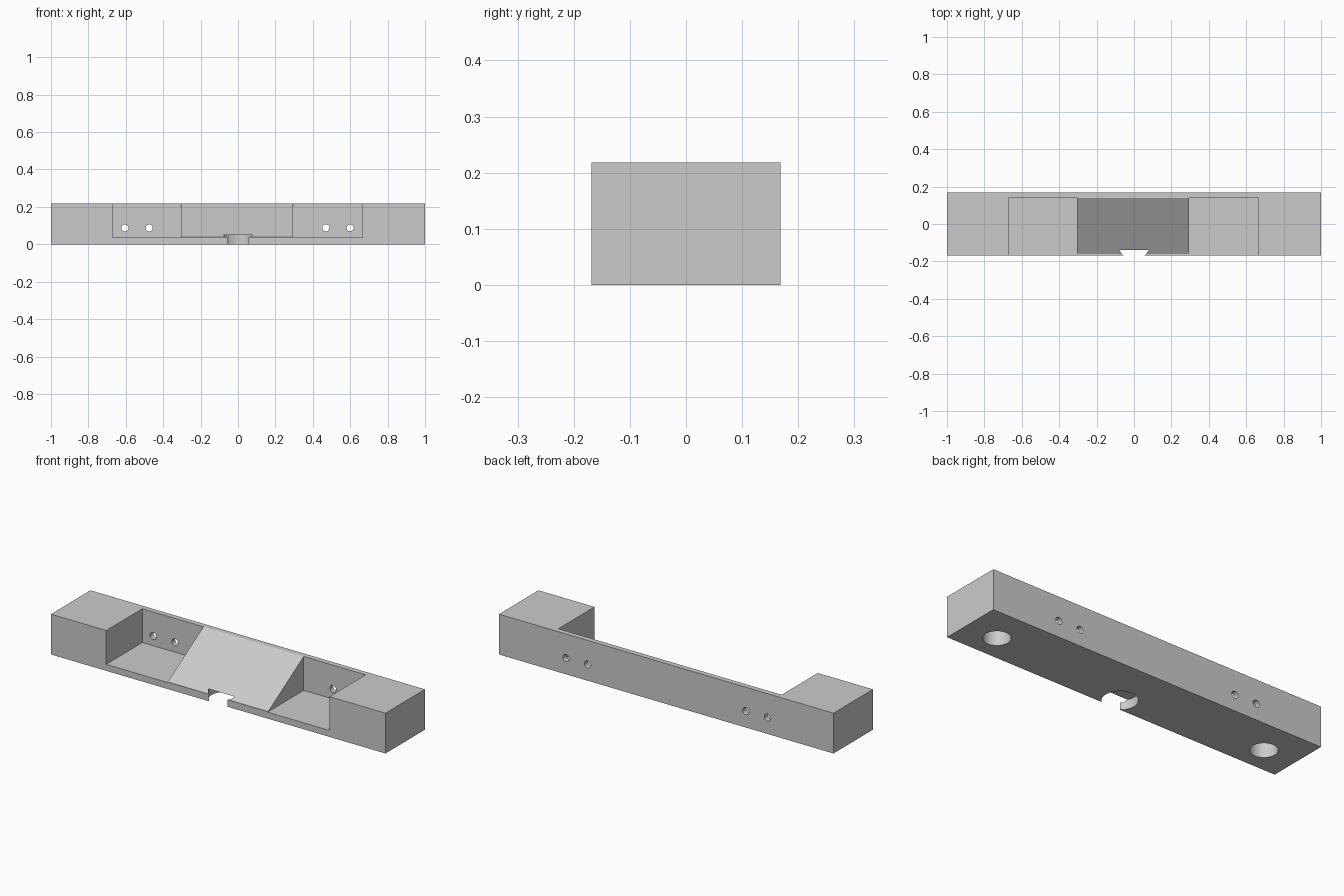
import bpy
import bmesh
from math import pi, radians
from mathutils import Matrix

cube = bpy.data.objects.get("Cube")
if cube:
    bpy.data.objects.remove(cube, do_unlink=True)

DEPTH, HEIGHT = 0.337, 0.218
FRONT, WALL = -DEPTH / 2, 0.14
FLOOR = 0.035

grey = bpy.data.materials.new("plain grey")
grey.use_nodes = True
colour = (0.6, 0.6, 0.6, 1)
grey.diffuse_color = colour
grey.node_tree.nodes["Principled BSDF"].inputs["Base Color"].default_value = colour


def make_object(name, bm):
    bmesh.ops.recalc_face_normals(bm, faces=bm.faces)
    mesh = bpy.data.meshes.new(name)
    bm.to_mesh(mesh)
    bm.free()
    mesh.materials.append(grey)
    obj = bpy.data.objects.new(name, mesh)
    bpy.context.collection.objects.link(obj)
    return obj


def prism(name, x0, x1, profile):
    """Extrude a (y, z) profile along x."""
    bm = bmesh.new()
    face = bm.faces.new([bm.verts.new((x0, y, z)) for y, z in profile])
    new = bmesh.ops.extrude_face_region(bm, geom=[face])["geom"]
    verts = [g for g in new if isinstance(g, bmesh.types.BMVert)]
    bmesh.ops.translate(bm, verts=verts, vec=(x1 - x0, 0, 0))
    return make_object(name, bm)


def cylinder(name, centre, radius, length, along_y=False):
    bm = bmesh.new()
    turn = Matrix.Rotation(pi / 2 if along_y else 0, 4, "X")
    bmesh.ops.create_cone(bm, cap_ends=True, segments=48, radius1=radius,
                          radius2=radius, depth=length,
                          matrix=Matrix.Translation(centre) @ turn)
    return make_object(name, bm)


def rect(y0, y1, z0, z1):
    return [(y0, z0), (y1, z0), (y1, z1), (y0, z1)]


def cut(target, cutter):
    cutter.hide_render = True
    mod = target.modifiers.new("cut", "BOOLEAN")
    mod.operation = "DIFFERENCE"
    mod.solver = "EXACT"
    mod.object = cutter
    bpy.context.view_layer.objects.active = target
    bpy.ops.object.modifier_apply(modifier=mod.name)
    bpy.data.objects.remove(cutter, do_unlink=True)


# Solid bar
bar = prism("mounting_bar", -1, 1, rect(FRONT, -FRONT, 0, HEIGHT))

# Open pockets either side of the ramp
for x0, x1 in ((-0.67, -0.305), (0.295, 0.665)):
    cut(bar, prism("pocket_cutter", x0, x1, rect(-0.3, WALL, FLOOR, 0.4)))

# Sloped ramp between the pockets, running up to the back wall
slope = (HEIGHT - 0.038) / (WALL + 0.16)
ramp = [(-0.3, 0.038), (-0.16, 0.038),
        (WALL + 0.1, HEIGHT + 0.1 * slope), (WALL + 0.1, 0.4), (-0.3, 0.4)]
cut(bar, prism("ramp_cutter", -0.305, 0.295, ramp))

# Screw holes through the back wall
for x in (-0.605, -0.475, 0.47, 0.6):
    cut(bar, cylinder("screw_cutter", (x, 0.155, 0.088), 0.019, 0.1, True))

# Blind holes under the two end blocks
for x in (-0.815, 0.815):
    cut(bar, cylinder("blind_hole_cutter", (x, -0.027, 0), 0.067, 0.22))

# Shallow round recess breaking out of the front edge
cut(bar, cylinder("recess_cutter", (0, -0.102, 0), 0.087, 0.1))

bpy.ops.object.select_all(action="DESELECT")
bar.select_set(True)
bpy.context.view_layer.objects.active = bar
bpy.ops.object.shade_smooth_by_angle(angle=radians(30))
